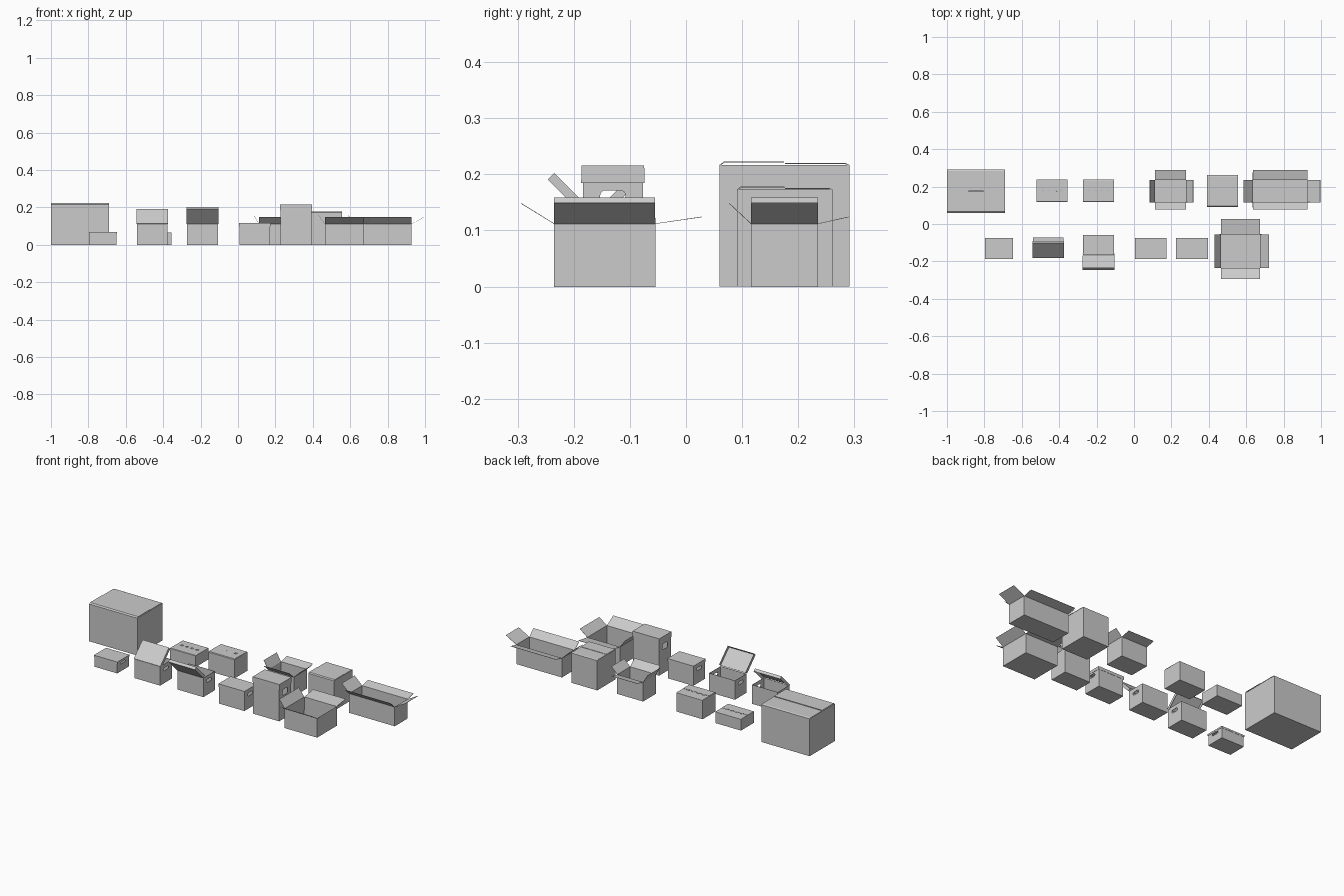
import bpy, bmesh, math
from mathutils import Matrix

if "Cube" in bpy.data.objects:
    bpy.data.objects.remove(bpy.data.objects["Cube"])

THICK = 0.002


def sheet(name, faces, matrix=None):
    """Thin cardboard object from a list of polygons."""
    bm = bmesh.new()
    for f in faces:
        bm.faces.new([bm.verts.new(p) for p in f])
    bmesh.ops.remove_doubles(bm, verts=bm.verts, dist=1e-5)
    bmesh.ops.recalc_face_normals(bm, faces=bm.faces)
    if matrix:
        bm.transform(matrix)
    me = bpy.data.meshes.new(name)
    bm.to_mesh(me)
    bm.free()
    ob = bpy.data.objects.new(name, me)
    bpy.context.collection.objects.link(ob)
    mod = ob.modifiers.new("cardboard", 'SOLIDIFY')
    mod.thickness = THICK
    mod.offset = -1 if matrix is None else 0
    return ob


def floor(x0, x1, y0, y1):
    return [(x0, y0, 0), (x0, y1, 0), (x1, y1, 0), (x1, y0, 0)]


def wall(a, b, h):
    return [(*a, 0), (*b, 0), (*b, h), (*a, h)]


def tub(x0, x1, y0, y1, h):
    c = [(x0, y0), (x1, y0), (x1, y1), (x0, y1)]
    return [floor(x0, x1, y0, y1)] + [wall(c[i], c[(i + 1) % 4], h) for i in range(4)]


def open_carton(name, x0, x1, y0, y1, h):
    """Carton with four flaps standing open; reach scales with the box."""
    sx, sy = (x1 - x0) / 0.168, (y1 - y0) / 0.12
    f = tub(x0, x1, y0, y1, h)
    for xe, dx, dz in ((x0, -0.028, 0.046), (x1, 0.039, 0.037)):
        f.append([(xe, y0, h), (xe, y1, h), (xe + dx * sx, y1, h + dz), (xe + dx * sx, y0, h + dz)])
    for ye, dy, dz in ((y0, -0.039, 0.036), (y1, 0.055, 0.012)):
        f.append([(x0, ye, h), (x1, ye, h), (x1, ye + dy * sy, h + dz), (x0, ye + dy * sy, h + dz)])
    ob = sheet(name, f)
    ob.modifiers[0].thickness = 0.0012
    ob.modifiers[0].offset = 0


def closed_carton(name, x0, x1, y0, y1, h, tabs=False):
    """Carton with two long flaps meeting over two short ones."""
    s = h / 0.112
    zt, ym, r = h - 0.003 * s, (y0 + y1) / 2, 0.004 * s
    sheet(name + "_body", tub(x0, x1, y0, y1, zt))
    half = (y1 - y0) / 2
    for tag, a, b in (("left", x0, x0 + half), ("right", x1 - half, x1)):
        sheet(name + "_" + tag + "_flap", [[(a, y0, zt), (b, y0, zt), (b, y1, zt), (a, y1, zt)]])
    for tag, ye, d, z in (("front", y0, 1, h), ("back", y1, -1, h - 0.0012 * s)):
        yk = ye + d * r
        sheet(name + "_" + tag + "_flap",
              [[(x0, ye, zt), (x1, ye, zt), (x1, yk, z), (x0, yk, z)],
               [(x0, yk, z), (x1, yk, z), (x1, ym - d * 0.0005, z), (x0, ym - d * 0.0005, z)]])
    if tabs:  # small locking tabs along the seam
        for i in range(4):
            xc = x0 + (x1 - x0) * (0.2 + 0.2 * i)
            sheet(name + "_tab", [[(xc - .008, ym - .002, h), (xc + .008, ym - .002, h),
                                   (xc + .006, ym + .008, h + .001), (xc - .006, ym + .008, h + .001)]])


def handle_wall(x, y0, y1, h):
    """Side wall with a rounded handle hole."""
    yc, zc, w, t = (y0 + y1) / 2, h * 0.725, 0.0225, h * 0.08
    r = min(t, 0.009)
    corners = [(y1, h), (y0, h), (y0, 0), (y1, 0)]
    rings = []
    for q, (sy, sz) in enumerate(((1, 1), (-1, 1), (-1, -1), (1, -1))):
        rings.append([(x, yc + sy * (w - r) + r * math.cos(math.pi / 2 * (q + k / 4)),
                       zc + sz * (t - r) + r * math.sin(math.pi / 2 * (q + k / 4))) for k in range(5)])
    f = []
    for q in range(4):
        c, n = (x, *corners[q]), (x, *corners[(q + 1) % 4])
        f += [[c, rings[q][k], rings[q][k + 1]] for k in range(4)]
        f.append([c, rings[q][4], rings[(q + 1) % 4][0], n])
    return f


def storage_box(name, x0, x1, y0, y1, h, angle=0):
    """Box with handle holes and a rimmed lid hinged on its front edge."""
    e = 0.002
    a0, a1, b0, b1, top = x0 + e, x1 - e, y0 + e, y1 - e, h - 0.002
    f = [floor(a0, a1, b0, b1), wall((a0, b0), (a1, b0), top), wall((a1, b1), (a0, b1), top)]
    f += handle_wall(a0, b0, b1, top) + handle_wall(a1, b0, b1, top)
    sheet(name + "_body", f)
    rim, d = 0.143 * h, y1 - y0
    p = [(x0, 0), (x1, 0), (x1, d), (x0, d)]
    lid = [[(*q, 0) for q in p]]
    for i in range(4):
        if i == 0 and angle:
            continue
        a, b = p[i], p[(i + 1) % 4]
        lid.append([(*a, 0), (*b, 0), (*b, -rim), (*a, -rim)])
    m = Matrix.Translation((0, y0, h)) @ Matrix.Rotation(math.radians(angle), 4, 'X')
    sheet(name + "_lid", lid, m)


# back row
closed_carton("big_carton", -1.0, -0.69, 0.06, 0.291, 0.223)
closed_carton("low_carton", -0.52, -0.355, 0.117, 0.237, 0.067, True)
closed_carton("small_carton", -0.273, -0.106, 0.117, 0.237, 0.113, True)
open_carton("open_carton", 0.112, 0.278, 0.116, 0.235, 0.112)
closed_carton("medium_carton", 0.389, 0.555, 0.091, 0.261, 0.178)
open_carton("long_open_carton", 0.635, 0.928, 0.116, 0.235, 0.112)

# front row
storage_box("low_storage_box", -0.797, -0.647, -0.186, -0.075, 0.067)
storage_box("ajar_storage_box", -0.543, -0.374, -0.181, -0.069, 0.113, 45)
storage_box("wide_open_storage_box", -0.275, -0.105, -0.168, -0.058, 0.113, 135)
storage_box("storage_box", 0.005, 0.172, -0.186, -0.075, 0.115)
storage_box("tall_storage_box", 0.225, 0.396, -0.186, -0.075, 0.215)
open_carton("wide_open_carton", 0.465, 0.674, -0.235, -0.055, 0.112)
